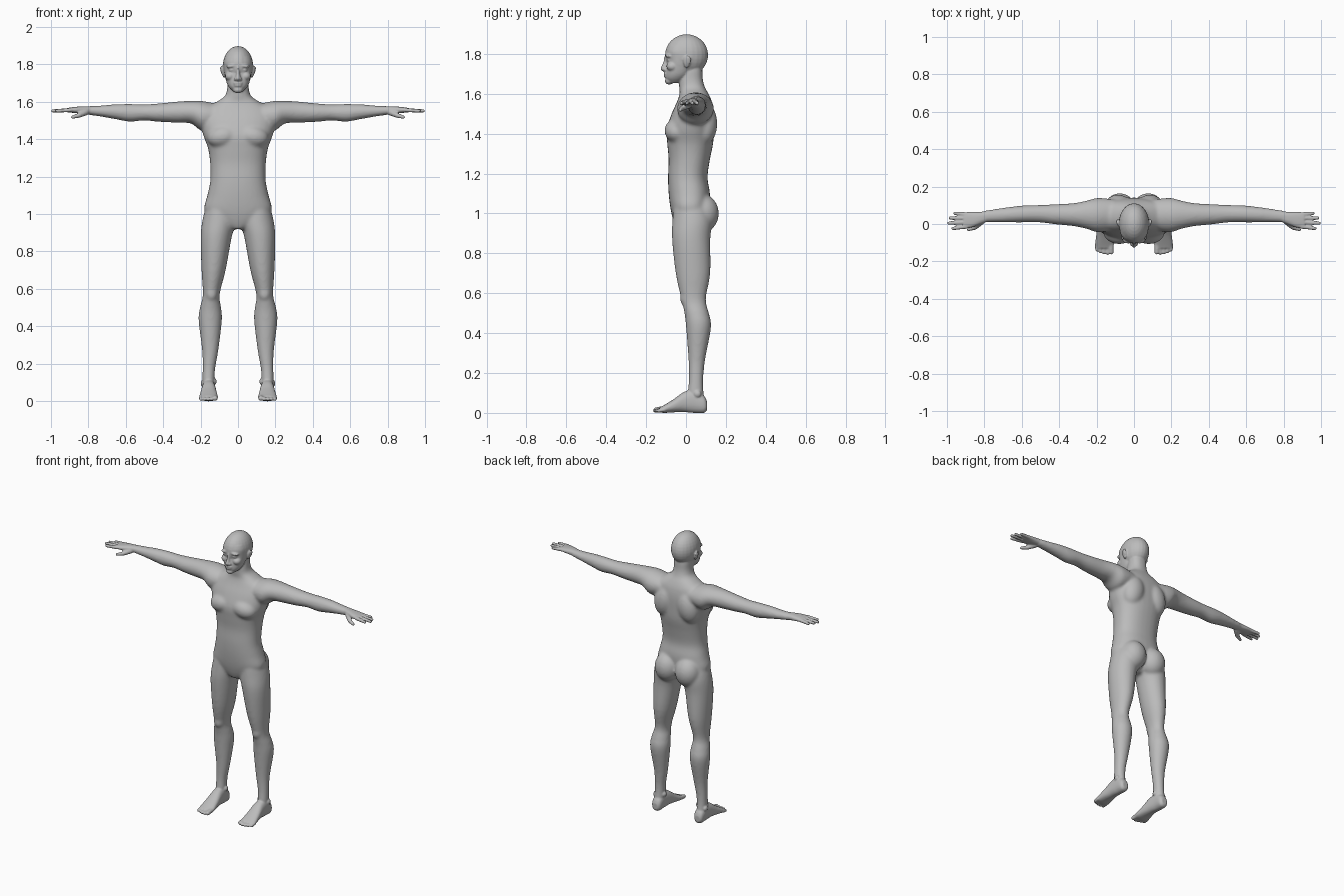
import bpy, bmesh, math
from mathutils import Vector, Matrix

cube = bpy.data.objects.get("Cube")
if cube:
    bpy.data.objects.remove(cube, do_unlink=True)

skin = bpy.data.materials.new("grey_skin")
skin.use_nodes = True
GREY = (0.5, 0.5, 0.5, 1)
skin.diffuse_color = GREY
for node in skin.node_tree.nodes:
    if node.type == 'BSDF_PRINCIPLED':
        node.inputs["Base Color"].default_value = GREY
        node.inputs["Roughness"].default_value = 0.7

PLACE = {'x': lambda t, a, b: Vector((t, a, b)),
         'y': lambda t, a, b: Vector((a, t, b)),
         'z': lambda t, a, b: Vector((a, b, t))}


def refine(rows, steps=4):
    """Smooth the section table with a Catmull-Rom curve."""
    pts = [Vector(r) for r in rows]
    pts = [pts[0]] + pts + [pts[-1]]
    out = []
    for p, q, r, s in zip(pts, pts[1:], pts[2:], pts[3:]):
        for k in range(steps):
            u = k / steps
            out.append(q + (r - p) * (u / 2) + (p * 2 - q * 5 + r * 4 - s) * (u * u / 2)
                       + (q * 3 - p - r * 3 + s) * (u ** 3 / 2))
    return out + [pts[-1]]


def loft(bm, axis, rows, power=2.0, sides=32):
    """Rows are position along the axis, then low and high of both cross axes."""
    rings = []
    for t, a0, a1, b0, b1 in refine(rows):
        ring = []
        for i in range(sides):
            c, s = math.cos(math.tau * i / sides), math.sin(math.tau * i / sides)
            c = math.copysign(abs(c) ** (2 / power), c)
            s = math.copysign(abs(s) ** (2 / power), s)
            ring.append(bm.verts.new(PLACE[axis](
                t, (a0 + a1 + (a1 - a0) * c) / 2, (b0 + b1 + (b1 - b0) * s) / 2)))
        rings.append(ring)
    for lo, hi in zip(rings, rings[1:]):
        for i in range(sides):
            j = (i + 1) % sides
            bm.faces.new((lo[i], lo[j], hi[j], hi[i]))
    bm.faces.new(rings[0][::-1])
    bm.faces.new(rings[-1])


def centred(rows):
    """Section rows with one half width, symmetric in x."""
    return [(t, -w, w, b0, b1) for t, w, b0, b1 in rows]


def ball(bm, loc, radii, tilt=0):
    m = Matrix.Translation(loc) @ Matrix.Rotation(tilt, 4, 'Y') @ Matrix.Diagonal((*radii, 1))
    bmesh.ops.create_uvsphere(bm, u_segments=24, v_segments=16, radius=1, matrix=m)


def digit(bm, start, end, r0, r1):
    """Tapered finger or toe with round ends."""
    p, q = Vector(start), Vector(end)
    turn = (q - p).to_track_quat('Z', 'Y').to_matrix().to_4x4()
    bmesh.ops.create_cone(bm, cap_ends=True, segments=16, radius1=r0, radius2=r1,
                          depth=(q - p).length, matrix=Matrix.Translation((p + q) / 2) @ turn)
    ball(bm, p, (r0,) * 3)
    ball(bm, q, (r1,) * 3)


def mirror(bm):
    geom = bmesh.ops.duplicate(bm, geom=bm.verts[:] + bm.edges[:] + bm.faces[:])["geom"]
    for v in geom:
        if isinstance(v, bmesh.types.BMVert):
            v.co.x *= -1
    bmesh.ops.reverse_faces(bm, faces=[f for f in geom if isinstance(f, bmesh.types.BMFace)])


def fuse(name, bm, voxel, rounds):
    """Weld the overlapping forms into one smooth skin."""
    bmesh.ops.recalc_face_normals(bm, faces=bm.faces[:])
    mesh = bpy.data.meshes.new(name)
    bm.to_mesh(mesh)
    bm.free()
    obj = bpy.data.objects.new(name, mesh)
    bpy.context.collection.objects.link(obj)
    remesh = obj.modifiers.new("weld", 'REMESH')
    remesh.mode, remesh.voxel_size, remesh.use_smooth_shade = 'VOXEL', voxel, True
    smooth = obj.modifiers.new("soften", 'SMOOTH')
    smooth.factor, smooth.iterations = 0.5, rounds
    deps = bpy.context.evaluated_depsgraph_get()
    result = bpy.data.meshes.new_from_object(obj.evaluated_get(deps))
    obj.modifiers.clear()
    obj.data = result
    return obj


# --- Broad forms: legs, arms, muscles, then the torso ---
bm = bmesh.new()
loft(bm, 'z', [  # leg
    (1.06, .03, .165, -.06, .10), (.97, .012, .19, -.068, .13), (.87, .035, .2, -.07, .122),
    (.70, .066, .195, -.052, .122), (.57, .098, .188, -.024, .1), (.50, .09, .204, -.008, .115),
    (.43, .086, .211, 0, .126), (.27, .105, .192, .012, .097), (.17, .122, .19, .014, .087),
    (.09, .125, .191, .008, .09), (.04, .128, .188, .02, .1)])
loft(bm, 'x', [  # arm
    (.10, -.03, .13, 1.47, 1.585), (.19, -.045, .14, 1.445, 1.605), (.25, -.027, .126, 1.484, 1.606),
    (.32, -.012, .112, 1.488, 1.602), (.42, -.002, .106, 1.493, 1.592), (.50, .008, .102, 1.5, 1.587),
    (.58, .008, .1, 1.494, 1.589), (.66, .008, .092, 1.508, 1.587), (.74, .009, .081, 1.522, 1.58),
    (.82, .008, .068, 1.533, 1.577)])
ball(bm, (.076, .085, 1.0), (.082, .08, .095))           # buttock
ball(bm, (.085, .09, 1.45), (.075, .067, .11), -.2)      # shoulder blade
ball(bm, (.08, -.045, 1.415), (.085, .063, .06), .2)     # chest muscle
ball(bm, (.142, .005, .575), (.034, .036, .045))         # knee
mirror(bm)
loft(bm, 'z', centred([  # torso and neck
    (.92, .035, -.045, .06), (.96, .12, -.062, .09), (1.02, .18, -.077, .115),
    (1.10, .164, -.087, .12), (1.18, .148, -.09, .108), (1.27, .149, -.087, .12),
    (1.35, .16, -.094, .136), (1.42, .185, -.097, .14), (1.50, .2, -.072, .14),
    (1.56, .18, -.045, .13), (1.60, .115, -.032, .113), (1.63, .071, -.034, .096),
    (1.67, .058, -.035, .085), (1.72, .056, -.02, .082), (1.76, .05, -.01, .075)]), 2.3)
core = fuse("broad_forms", bm, .008, 10)

# --- Fine forms of one side: hand, foot, face half ---
bm = bmesh.new()
loft(bm, 'x', [  # palm
    (.79, .011, .067, 1.535, 1.576), (.83, -.004, .065, 1.536, 1.576),
    (.87, -.019, .065, 1.54, 1.573), (.91, -.022, .063, 1.544, 1.568)], 2.4)
for root, tip_x, tip_y in ((-.014, .968, -.024), (.009, .991, .004), (.031, .982, .032), (.052, .957, .057)):
    digit(bm, (.895, root, 1.556), (tip_x, tip_y, 1.552), .0115, .009)
digit(bm, (.815, .015, 1.545), (.85, -.018, 1.528), .018, .013)
digit(bm, (.85, -.018, 1.528), (.885, -.03, 1.518), .013, .009)

loft(bm, 'y', [  # foot
    (.106, .14, .176, .015, .055), (.09, .126, .189, 0, .085), (.04, .123, .192, 0, .115),
    (-.01, .118, .195, .004, .105), (-.06, .112, .202, .003, .07),
    (-.105, .107, .207, 0, .042), (-.13, .111, .202, .002, .028)], 2.3)
for i, tip in enumerate((-.15, -.156, -.153, -.147, -.138)):
    r = .015 if i == 0 else .011
    digit(bm, (.123 + .019 * i, -.11, r + .005), (.122 + .019 * i, tip, r), r, r * .9)
ball(bm, (.128, .05, .105), (.014, .018, .018))          # inner ankle
ball(bm, (.187, .058, .095), (.013, .018, .018))         # outer ankle

ball(bm, (.03, -.084, 1.792), (.033, .021, .01), .15)    # brow
ball(bm, (.034, -.081, 1.77), (.016, .015, .011))        # eye
ball(bm, (.042, -.068, 1.737), (.027, .03, .024))        # cheek
ball(bm, (.013, -.106, 1.722), (.009, .012, .009))       # nostril wing
ball(bm, (.081, .004, 1.76), (.008, .017, .032), .2)     # ear
ball(bm, (.088, .013, 1.768), (.006, .013, .024), .2)    # ear rim
mirror(bm)

# --- Head, on the centre line ---
ball(bm, (0, .003, 1.794), (.081, .108, .104))
loft(bm, 'z', centred([  # face and jaw
    (1.655, .026, -.085, -.03), (1.675, .046, -.1, .0), (1.70, .06, -.102, .025),
    (1.74, .07, -.098, .045), (1.77, .075, -.095, .055), (1.81, .076, -.1, .06),
    (1.84, .068, -.09, .06)]), 2.2)
loft(bm, 'z', centred([  # nose
    (1.79, .008, -.108, -.07), (1.755, .01, -.116, -.07),
    (1.725, .015, -.128, -.07), (1.712, .011, -.116, -.07)]))
ball(bm, (0, -.099, 1.7), (.025, .013, .0065))           # upper lip
ball(bm, (0, -.098, 1.687), (.021, .013, .0065))         # lower lip
ball(bm, (0, -.084, 1.664), (.026, .022, .018))          # chin

# --- Weld everything into one body ---
bm.from_mesh(core.data)
bpy.data.objects.remove(core, do_unlink=True)
body = fuse("human_body", bm, .005, 3)
body.data.materials.clear()
body.data.materials.append(skin)
for poly in body.data.polygons:
    poly.use_smooth = True
    poly.material_index = 0
